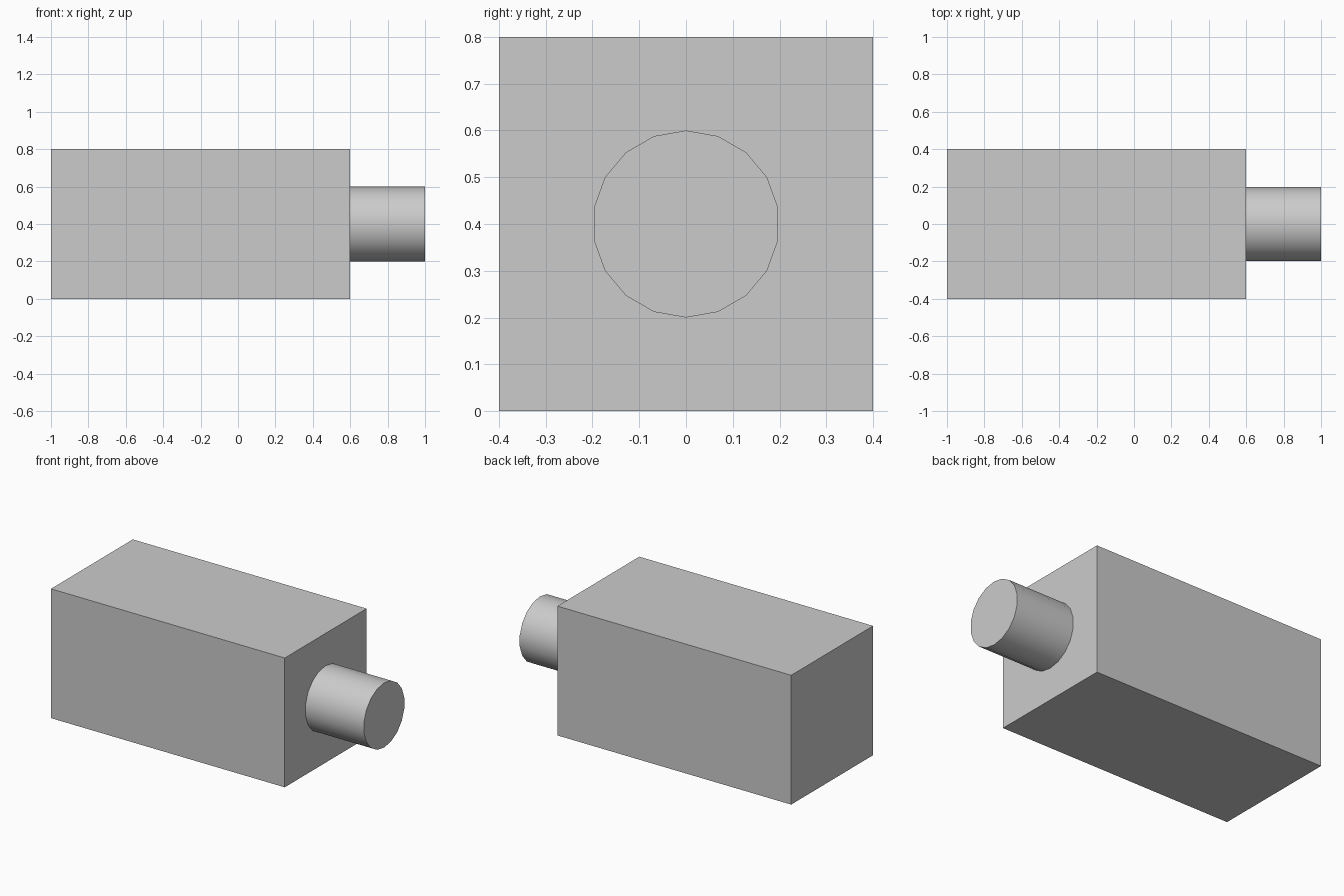
import bpy
from math import radians, sin, cos, tau

if "Cube" in bpy.data.objects:
    bpy.data.objects.remove(bpy.data.objects["Cube"])

SIDES, RADIUS, AXIS_Z = 18, 0.2, 0.4


def rod(name, x0, x1):
    """18-sided rod along x, with one corner pointing straight up."""
    ring = [(RADIUS * sin(i * tau / SIDES), AXIS_Z + RADIUS * cos(i * tau / SIDES))
            for i in range(SIDES)]
    verts = [(x, y, z) for x in (x0, x1) for y, z in ring]
    faces = [(i, i + SIDES, (i + 1) % SIDES + SIDES, (i + 1) % SIDES)
             for i in range(SIDES)]
    faces += [tuple(range(SIDES)), tuple(reversed(range(SIDES, 2 * SIDES)))]
    mesh = bpy.data.meshes.new(name)
    mesh.from_pydata(verts, [], faces)
    # make all faces point outwards
    mesh.flip_normals()
    obj = bpy.data.objects.new(name, mesh)
    bpy.context.collection.objects.link(obj)
    return obj


def combine(target, tool, operation):
    """Apply a boolean to the target and remove the tool object."""
    tool.hide_render = True
    mod = target.modifiers.new(tool.name, 'BOOLEAN')
    mod.operation, mod.object, mod.solver = operation, tool, 'EXACT'
    bpy.context.view_layer.objects.active = target
    bpy.ops.object.modifier_apply(modifier=mod.name)
    bpy.data.objects.remove(tool, do_unlink=True)


# Main block
bpy.ops.mesh.primitive_cube_add(size=1, location=(-0.2, 0, 0.4))
block = bpy.context.object
block.name = "connector_block"
block.scale = (1.6, 0.8, 0.8)
bpy.ops.object.transform_apply(location=True, rotation=False, scale=True)

# Blind socket in the left end, as deep as the peg is long
combine(block, rod("socket_cutter", -1.1, -0.6), 'DIFFERENCE')

# Peg on the right end, rooted slightly inside the block
combine(block, rod("peg", 0.5, 1.0), 'UNION')

# Smooth round walls, sharp edges
bpy.ops.object.select_all(action='DESELECT')
block.select_set(True)
bpy.context.view_layer.objects.active = block
bpy.ops.object.shade_smooth_by_angle(angle=radians(30))
